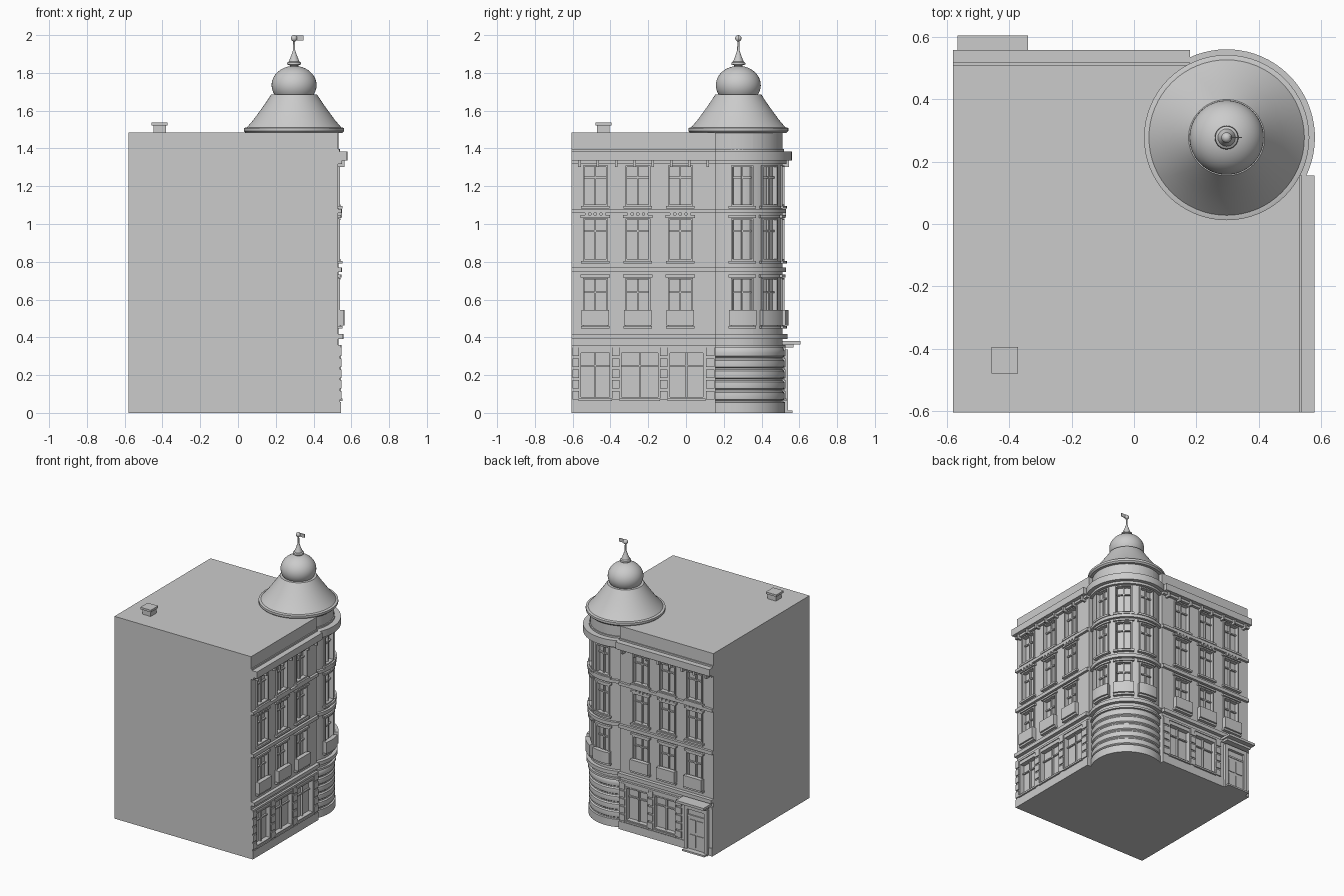
import bpy, bmesh, math
from mathutils import Vector

if "Cube" in bpy.data.objects:
    bpy.data.objects.remove(bpy.data.objects["Cube"], do_unlink=True)

stone = bpy.data.materials.new("stone_grey")
stone.use_nodes = True
stone.diffuse_color = (0.6, 0.6, 0.6, 1)
stone.node_tree.nodes["Principled BSDF"].inputs["Base Color"].default_value = (0.6, 0.6, 0.6, 1)

CX, CY, R = 0.297, 0.277, 0.235     # corner tower centre and radius
WX, WY = 0.53, 0.51                 # facade planes
EX, EY = 0.18, 0.155                # where the facades stop beside the tower
LONG = 0.76                         # facade length
TOP = 1.485
DEEP = -0.02                        # window recess


# Facade coordinates: u along the wall, d outwards, z up
def side_map(u, d, z):
    return (WX + d, EY - u, z)


def back_map(u, d, z):
    return (EX - u, WY + d, z)


def tower_map(u, d, z):
    a = math.pi / 4 + u / R
    return (CX + (R + d) * math.cos(a), CY + (R + d) * math.sin(a), z)


def plain_map(x, y, z):
    return (x, y, z)


def finish(name, bm, smooth=False):
    bmesh.ops.recalc_face_normals(bm, faces=bm.faces)
    mesh = bpy.data.meshes.new(name)
    bm.to_mesh(mesh)
    bm.free()
    mesh.materials.append(stone)
    obj = bpy.data.objects.new(name, mesh)
    bpy.context.collection.objects.link(obj)
    if smooth:
        bpy.ops.object.select_all(action='DESELECT')
        obj.select_set(True)
        bpy.context.view_layer.objects.active = obj
        bpy.ops.object.shade_smooth_by_angle(angle=math.radians(30))
    return obj


def boxes(name, place, parts):
    """Boxes (u0, u1, d0, d1, z0, z1), bent round the tower where needed."""
    bm = bmesh.new()
    for u0, u1, d0, d1, z0, z1 in parts:
        n = max(1, math.ceil((u1 - u0) / 0.02)) if place is tower_map else 1
        rings = []
        for i in range(n + 1):
            u = u0 + (u1 - u0) * i / n
            rings.append([bm.verts.new(place(u, d, z))
                          for d, z in ((d0, z0), (d1, z0), (d1, z1), (d0, z1))])
        bm.faces.new(rings[0])
        bm.faces.new(rings[-1])
        for a, b in zip(rings, rings[1:]):
            for k in range(4):
                bm.faces.new((a[k], a[k - 1], b[k - 1], b[k]))
    return finish(name, bm, place is tower_map)


def lathe(name, profile, steps=64):
    """Revolve (radius, height) points round the tower axis."""
    bm = bmesh.new()
    verts = [bm.verts.new((CX + r, CY, z)) for r, z in profile]
    edges = [bm.edges.new(pair) for pair in zip(verts, verts[1:])]
    bmesh.ops.spin(bm, geom=verts + edges, cent=(CX, CY, 0), axis=(0, 0, 1),
                   angle=math.tau, steps=steps, use_duplicate=False)
    bmesh.ops.remove_doubles(bm, verts=bm.verts, dist=0.0002)
    return finish(name, bm, True)


def wall(u0, u1, z0, z1, d1, cols, openings):
    """Wall skin: piers between columns, spandrels between openings."""
    us = [u0] + [u for c in cols for u in c] + [u1]
    zs = [z0] + [z for o in openings for z in o] + [z1]
    parts = [(a, b, DEEP, d1, z0, z1) for a, b in zip(us[::2], us[1::2])]
    parts += [(*c, DEEP, d1, a, b) for c in cols for a, b in zip(zs[::2], zs[1::2])]
    return parts


def sash(u0, u1, z0, z1, d=0.01, t=0.009):
    """Raised frame with a centre mullion and a transom."""
    m, h = (u0 + u1) / 2, z0 + (z1 - z0) * 0.68
    return [(u0, u0 + t, DEEP, d, z0, z1), (u1 - t, u1, DEEP, d, z0, z1),
            (u0 + t, u1 - t, DEEP, d, z1 - t, z1), (u0 + t, u1 - t, DEEP, d, z0, z0 + t),
            (m - t / 2, m + t / 2, DEEP, -0.006, z0 + t, z1 - t),
            (u0 + t, u1 - t, DEEP, -0.008, h, h + t)]


FLOORS = [(0.46, 0.715), (0.805, 1.03), (1.095, 1.31)]
BANDS = [(0.345, 0.36, 0.016), (0.39, 0.417, 0.026), (0.745, 0.77, 0.018),
         (1.058, 1.08, 0.018), (1.318, 1.335, 0.02), (1.335, 1.385, 0.048),
         (1.385, 1.397, 0.008)]

# Main block
bm = bmesh.new()
outline = [(-0.58, -0.605), (WX + DEEP, -0.605), (WX + DEEP, EY),
           (EX, EY), (EX, WY + DEEP), (-0.58, WY + DEEP)]
base = bm.faces.new([bm.verts.new((x, y, 0)) for x, y in outline])
lift = bmesh.ops.extrude_face_region(bm, geom=[base])
bmesh.ops.translate(bm, vec=Vector((0, 0, TOP)),
                    verts=[v for v in lift["geom"] if isinstance(v, bmesh.types.BMVert)])
finish("main_block", bm)


def dress(label, place, centres, half, u0, u1):
    """Upper storeys: wall, sashes, sills, lintels, planters, bands."""
    cols = [(c - half, c + half) for c in centres]
    boxes(label + "_upper_wall", place, wall(u0, u1, 0.36, TOP, 0, cols, FLOORS))
    frames, sills, lintels, beads, planters = [], [], [], [], []
    for a, b in cols:
        for i, (z0, z1) in enumerate(FLOORS):
            frames += sash(a, b, z0, z1)
            sills.append((a - 0.01, b + 0.01, 0, 0.022, z0 - 0.014, z0))
            if i < 2:
                lintels.append((a - 0.012, b + 0.012, 0, 0.016, z1 + 0.003, z1 + 0.017))
        planters.append((a - 0.007, b + 0.007, 0.0, 0.032, 0.462, 0.545))
        if place is not tower_map:
            for k in range(4):
                u = (a + b) / 2 + (k - 1.5) * 0.03
                beads.append((u - 0.009, u + 0.009, 0, 0.02, 1.04, 1.057))
    boxes(label + "_window_frames", place, frames)
    boxes(label + "_sills", place, sills)
    boxes(label + "_lintels", place, lintels)
    boxes(label + "_planters", place, planters)
    if beads:
        boxes(label + "_lintel_beads", place, beads)
    boxes(label + "_bands", place, [(u0, u1, DEEP, d, a, b) for a, b, d in BANDS])


def shopfront(label, place, shops, piers):
    """Ground storey: wall, shop windows, plinth and pier blocks."""
    z0, z1 = 0.075, 0.325
    boxes(label + "_ground_wall", place, wall(0, LONG, 0, 0.36, 0.01, shops, [(z0, z1)]))
    frames = [p for s in shops for p in sash(*s, z0, z1, 0.014)]
    boxes(label + "_shop_frames", place, frames)
    boxes(label + "_shop_sills", place, [(a - 0.003, b + 0.003, 0, 0.022, 0.064, 0.076) for a, b in shops])
    boxes(label + "_plinth", place, [(0, LONG, 0, 0.014, 0, 0.058)])
    boxes(label + "_pier_blocks", place,
          [(a, b, 0, 0.018, 0.07 + k * 0.058, 0.115 + k * 0.058)
           for a, b in piers for k in range(5) if k < 4 or b < LONG])


# Two straight facades
dress("side", side_map, (0.185, 0.41, 0.635), 0.066, 0, LONG)
dress("back", back_map, (0.175, 0.39, 0.61), 0.066, 0, LONG)
shopfront("side", side_map, [(0.055, 0.25), (0.295, 0.505), (0.55, 0.72)],
          [(0.005, 0.05), (0.252, 0.293), (0.507, 0.548), (0.722, 0.757)])
shopfront("back", back_map, [(0.055, 0.24), (0.28, 0.465)],
          [(0.005, 0.05), (0.242, 0.278), (0.47, 0.51)])
for label, place in (("side", side_map), ("back", back_map)):
    boxes(label + "_cornice_brackets", place,
          [(u - 0.007, u + 0.007, 0, 0.035, 1.302, 1.335)
           for u in [0.04 + k * 0.097 for k in range(8)]])

# Entrance on the back facade
boxes("door_surround", back_map, [(0.54, 0.565, 0, 0.03, 0, 0.335), (0.705, 0.73, 0, 0.03, 0, 0.335),
                                  (0.565, 0.705, 0, 0.03, 0.305, 0.335)])
boxes("door_leaf", back_map, [(0.565, 0.705, 0, 0.016, 0, 0.25), (0.565, 0.705, 0, 0.02, 0.25, 0.262)])
boxes("door_panels", back_map, [(a, a + 0.05, 0.016, 0.021, z, z + 0.09)
                                for a in (0.578, 0.642) for z in (0.03, 0.14)])
boxes("door_step", back_map, [(0.545, 0.725, 0, 0.055, 0, 0.012)])
boxes("door_canopy", back_map, [(0.52, 0.745, 0, 0.095, 0.362, 0.38), (0.53, 0.735, 0, 0.06, 0.345, 0.362)])

# Tower: core, rusticated ground storey, dressed upper storeys
lathe("tower_core", [(0, 0), (R + DEEP, 0), (R + DEEP, 1.49), (0, 1.49)])
rings = [(0, 0), (R + 0.012, 0), (R + 0.012, 0.056)]
for k in range(5):
    z = 0.062 + k * 0.057
    rings += [(R, z - 0.004), (R, z + 0.004), (R + 0.008, z + 0.01),
              (R + 0.01, z + 0.028), (R + 0.008, z + 0.045)]
lathe("tower_rusticated_base", rings + [(R, 0.347), (R, 0.37), (0, 0.37)])
span = R * math.radians(80)
dress("tower", tower_map, [R * math.radians(a) for a in (-40, 0, 40)], 0.058, -span, span)

# Tower roof, bulb dome and finial
lathe("roof_eave", [(0, 1.482), (0.255, 1.482), (0.265, 1.492), (0.265, 1.508), (0.25, 1.512), (0, 1.512)])
lathe("tower_roof", [(0.25, 1.511), (0.215, 1.552), (0.18, 1.6), (0.148, 1.645), (0.122, 1.685), (0, 1.688)])
bulb = [(0.119 * math.cos(t), 1.735 + 0.102 * math.sin(t))
        for t in [math.radians(-32 + 122 * k / 16) for k in range(17)]]
lathe("bulb_dome", bulb)
lathe("finial", [(0, 1.825), (0.022, 1.828), (0.022, 1.84), (0.038, 1.845), (0.036, 1.855), (0.028, 1.86),
                 (0.016, 1.89), (0.006, 1.92), (0.005, 1.985), (0, 1.985)], 24)
lathe("finial_ball", [(0.017 * math.cos(t), 1.983 + 0.017 * math.sin(t))
                      for t in [math.pi * (k / 10 - 0.5) for k in range(11)]], 20)
boxes("weather_vane", plain_map, [(CX, CX + 0.05, CY - 0.002, CY + 0.002, 1.972, 1.998)])

# Chimney on the flat roof
boxes("chimney", plain_map, [(-0.447, -0.38, -0.47, -0.405, TOP, 1.522),
                             (-0.457, -0.372, -0.48, -0.395, 1.522, 1.537)])
